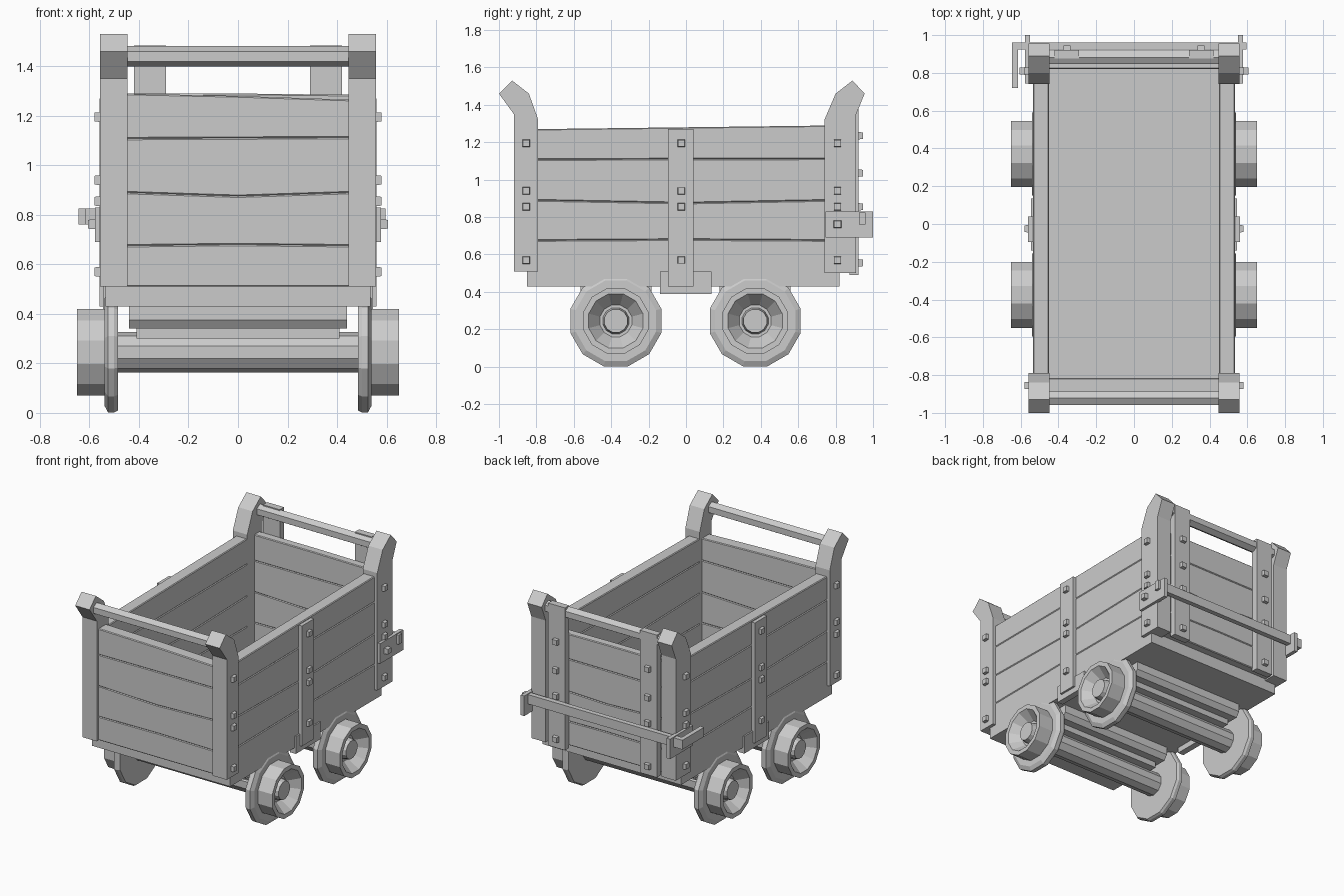
import bpy, bmesh, math
from mathutils import Matrix, Vector

if "Cube" in bpy.data.objects:
    bpy.data.objects.remove(bpy.data.objects["Cube"])


def finish(bm, name, bevel=0):
    bmesh.ops.recalc_face_normals(bm, faces=bm.faces)
    me = bpy.data.meshes.new(name)
    bm.to_mesh(me)
    bm.free()
    ob = bpy.data.objects.new(name, me)
    bpy.context.collection.objects.link(ob)
    if bevel:
        m = ob.modifiers.new("edge", 'BEVEL')
        m.width, m.segments = bevel, 1
    return ob


def prism(name, pts, axis, lo, hi, bevel=0):
    """Extrude a (horizontal, z) outline along 'x' or 'y'."""
    bm = bmesh.new()
    def at(p, d):
        return (d, p[0], p[1]) if axis == 'x' else (p[0], d, p[1])
    a = [bm.verts.new(at(p, lo)) for p in pts]
    b = [bm.verts.new(at(p, hi)) for p in pts]
    bm.faces.new(a)
    bm.faces.new(b)
    for i in range(len(pts)):
        j = (i + 1) % len(pts)
        bm.faces.new((a[i], a[j], b[j], b[i]))
    return finish(bm, name, bevel)


def box(name, x0, x1, y0, y1, z0, z1, bevel=0):
    return prism(name, [(x0, z0), (x1, z0), (x1, z1), (x0, z1)], 'y', y0, y1, bevel)


def lathe_x(name, prof, n, y, z, s=1):
    """Revolve (x, apothem) pairs about an axis along x; capped at both ends."""
    bm = bmesh.new()
    k = 1 / math.cos(math.pi / n)
    rings = []
    for x, r in prof:
        ang = [2 * math.pi * (i + .5) / n for i in range(n)]
        rings.append([bm.verts.new((s * x, y + r * k * math.cos(t), z + r * k * math.sin(t))) for t in ang])
    for a, b in zip(rings, rings[1:]):
        for i in range(n):
            j = (i + 1) % n
            bm.faces.new((a[i], a[j], b[j], b[i]))
    bm.faces.new(rings[0])
    bm.faces.new(rings[-1])
    return finish(bm, name)


def bolt(name, loc, direction):
    """Tapered square bolt head."""
    bm = bmesh.new()
    q = Vector(direction).to_track_quat('Z', 'Y').to_matrix().to_4x4()
    m = Matrix.Translation(loc) @ q @ Matrix.Rotation(math.pi / 4, 4, 'Z')
    bmesh.ops.create_cone(bm, cap_ends=True, segments=4, radius1=.03, radius2=.025, depth=.04, matrix=m)
    return finish(bm, name)


# plank seams: (height at one end, middle, other end)
seams = [(.51, .51, .51), (.675, .68, .675), (.89, .875, .89), (1.108, 1.11, 1.112), (1.27, 1.28, 1.29)]


def planks(name, axis, a, b, lo, hi, top=None):
    rows = seams[:-1] + [top or seams[-1]]
    mid = (a + b) / 2
    for l, h in zip(rows, rows[1:]):
        pts = [(a, l[0]), (mid, l[1]), (b, l[2]), (b, h[2]), (mid, h[1]), (a, h[0])]
        prism(name, pts, axis, lo, hi, .005)


# body walls and floor
for s in (-1, 1):
    lo, hi = sorted((s * .45, s * .535))
    planks("side_plank", 'x', -.82, .80, lo, hi)
planks("front_plank", 'y', -.46, .46, -.90, -.815, (1.29, 1.28, 1.265))
planks("rear_plank", 'y', -.46, .46, .82, .88, (1.29, 1.29, 1.285))
box("floor_sill", -.535, .535, -.85, .82, .43, .515)

# corner posts with flared heads, straps, side blocks, bolts
front_post = [(-.92, .51), (-.92, 1.35), (-1, 1.46), (-.93, 1.53), (-.84, 1.46), (-.79, 1.32), (-.79, .51)]
rear_post = [(.74, .50), (.74, 1.32), (.80, 1.46), (.89, 1.53), (.955, 1.46), (.91, 1.35), (.91, .50)]
for s in (-1, 1):
    lo, hi = sorted((s * .447, s * .558))
    prism("front_post", front_post, 'x', lo, hi)
    prism("rear_post", rear_post, 'x', lo, hi)
    lo, hi = sorted((s * .50, s * .56))
    box("side_strap", lo, hi, -.095, .04, .43, 1.27)
    lo, hi = sorted((s * .50, s * .545))
    box("side_block", lo, hi, -.14, .135, .39, .51)
    for y in (-.855, -.025, .81):
        for z in (.57, .855, .94, 1.195):
            bolt("side_bolt", (s * .56, y, z), (s, 0, 0))

# handle rails
for y in (-.922, .882):
    lathe_x("handle_rail", [(-.46, .036), (.46, .036)], 6, y, 1.44)

# tailgate braces
for s in (-1, 1):
    lo, hi = sorted((s * .29, s * .42))
    box("tailgate_brace", lo, hi, .875, .922, .49, 1.485)
    for z in (.555, .855, 1.035, 1.235):
        bolt("tailgate_bolt", (s * .355, .925, z), (0, 1, 0))

# tailgate latch: brackets, bar, bent handle
for s in (-1, 1):
    lo, hi = sorted((s * .55, s * .577))
    box("latch_bracket", lo, hi, .745, 1.0, .69, .83)
    bolt("latch_bolt", (s * .585, .81, .762), (s, 0, 0))
box("latch_bar", -.645, .595, .925, .96, .76, .825)
box("latch_handle", -.645, -.615, .72, .94, .76, .825)

# axle blocks, axles, wheels
wheel = [(.485, .235), (.50, .243), (.525, .243), (.54, .215), (.54, .175), (.65, .175),
         (.65, .145), (.575, .085), (.575, .07), (.62, .062)]
for y in (-.375, .37):
    prism("axle_block", [(y - .19, .44), (y + .19, .44), (y + .19, .375), (y + .165, .34),
                         (y - .165, .34), (y - .19, .375)], 'x', -.44, .44)
    box("axle_mount", -.41, .41, y - .11, y + .11, .30, .345)
    lathe_x("axle", [(-.50, .077), (.50, .077)], 10, y, .245)
    for s in (-1, 1):
        lathe_x("wheel", wheel, 12, y, .245, s)
